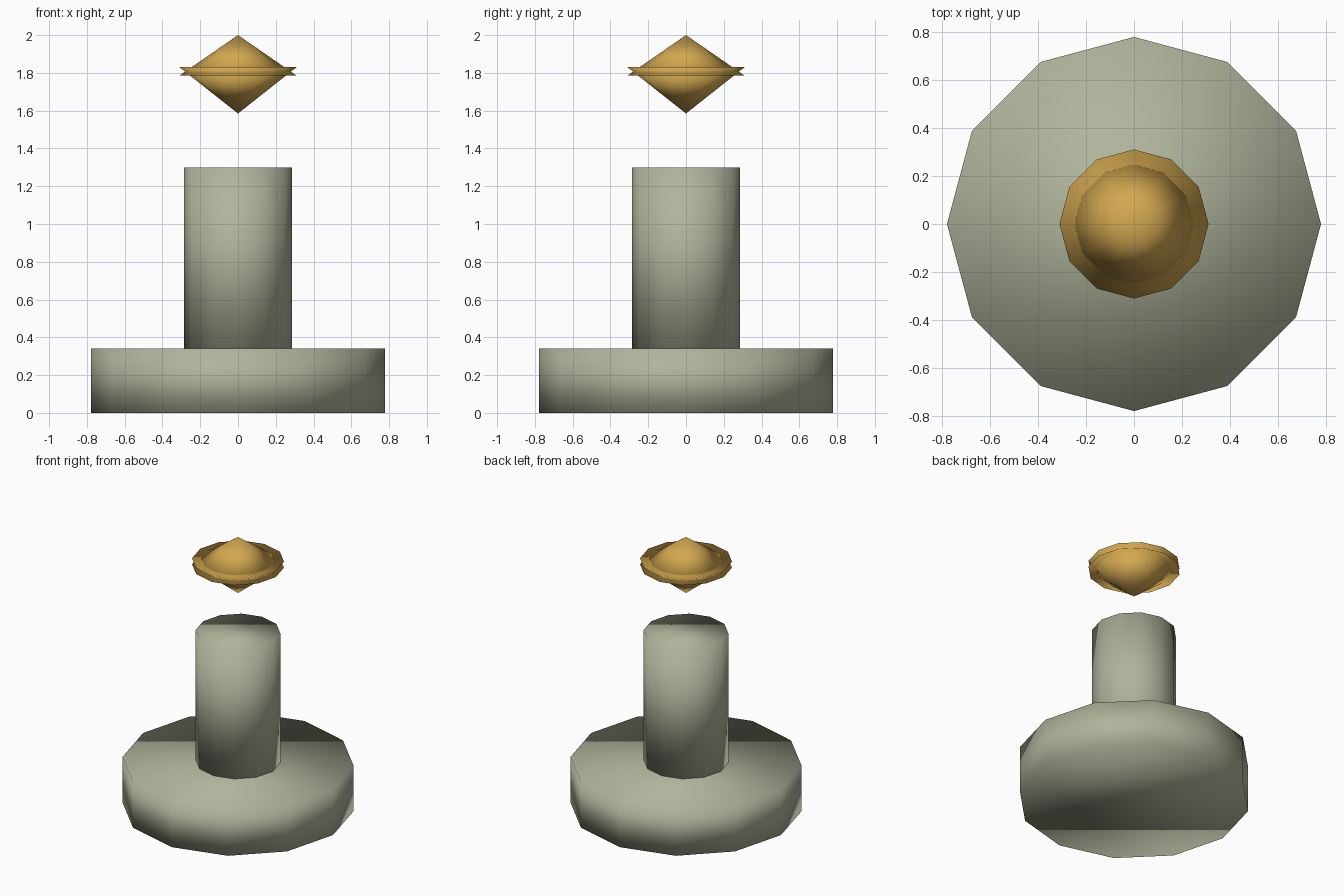
import bpy

if "Cube" in bpy.data.objects:
    bpy.data.objects.remove(bpy.data.objects["Cube"])


def material(name, color):
    m = bpy.data.materials.new(name)
    m.diffuse_color = (*color, 1)
    m.use_nodes = True
    m.node_tree.nodes["Principled BSDF"].inputs["Base Color"].default_value = m.diffuse_color
    return m


stone = material("stone", (0.43, 0.46, 0.33))
gold = material("gold", (0.65, 0.39, 0.08))


def frustum(name, r_bottom, r_top, z0, z1, mat):
    """Twelve-sided smooth-shaded solid between two heights."""
    bpy.ops.mesh.primitive_cone_add(vertices=12, radius1=r_bottom, radius2=r_top,
                                    depth=z1 - z0, location=(0, 0, (z0 + z1) / 2))
    ob = bpy.context.object
    ob.name = name
    ob.data.materials.append(mat)
    bpy.ops.object.shade_smooth()
    return ob


# Pedestal
frustum("base", 0.778, 0.778, 0, 0.34, stone)
frustum("column", 0.285, 0.285, 0.34, 1.30, stone)

# Floating gem: two overlapping opposed cones
frustum("gem_top", 0.31, 0, 1.786, 2.0, gold)
frustum("gem_bottom", 0, 0.31, 1.585, 1.83, gold)
